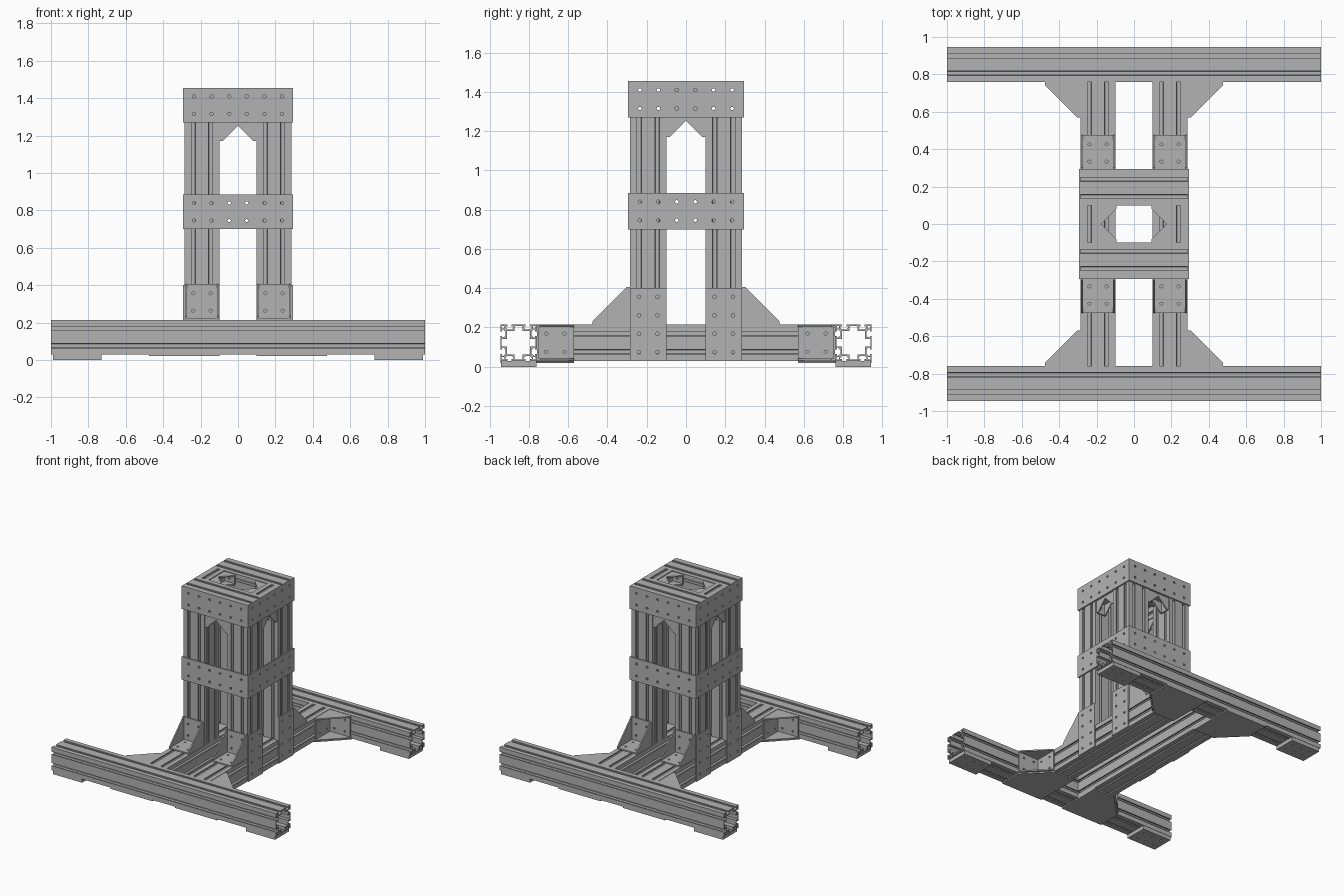
import bpy, bmesh
from math import cos, sin, pi
from mathutils import Matrix, Vector

if "Cube" in bpy.data.objects:
    bpy.data.objects.remove(bpy.data.objects["Cube"])

P = 0.0925          # slot pitch of the extrusion
W = 2 * P           # full beam width
IN, OUT = 0.1, 0.285  # inner and outer faces of the tower
MID = (IN + OUT) / 2
T = 0.01            # plate thickness
BASE, DECK, TOP = 0.03, 0.215, 1.27
RAIL_IN = 0.76
X, Y, Z = Vector((1, 0, 0)), Vector((0, 1, 0)), Vector((0, 0, 1))
SIGNS = (-1, 1)

metal = bpy.data.materials.new("aluminium_grey")
metal.use_nodes = True
metal.diffuse_color = (0.45, 0.45, 0.45, 1)
metal.node_tree.nodes["Principled BSDF"].inputs["Base Color"].default_value = metal.diffuse_color


def frame(o, a, b, c):
    """Matrix taking local x, y, z to a, b, c with origin o."""
    return Matrix((a, b, c)).transposed().to_4x4() if o is None else \
        Matrix.Translation(Vector(o)) @ Matrix((a, b, c)).transposed().to_4x4()


def prism(bm, loops, depth, m):
    """Extrude an outline with holes along local z."""
    edges = []
    new = []
    for loop in loops:
        vs = [bm.verts.new((x, y, 0)) for x, y in loop]
        new += vs
        edges += [bm.edges.new((vs[i - 1], vs[i])) for i in range(len(vs))]
    fill = bmesh.ops.triangle_fill(bm, edges=edges, use_beauty=True, normal=Z)
    faces = [f for f in fill["geom"] if isinstance(f, bmesh.types.BMFace)]
    ext = bmesh.ops.extrude_face_region(bm, geom=faces, use_keep_orig=True)
    far = [v for v in ext["geom"] if isinstance(v, bmesh.types.BMVert)]
    bmesh.ops.translate(bm, verts=far, vec=(0, 0, depth))
    bmesh.ops.transform(bm, matrix=m, verts=new + far)


def finish(bm, name):
    bmesh.ops.recalc_face_normals(bm, faces=bm.faces)
    me = bpy.data.meshes.new(name)
    bm.to_mesh(me)
    bm.free()
    me.materials.append(metal)
    bpy.context.collection.objects.link(bpy.data.objects.new(name, me))


def rect(x0, y0, x1, y1):
    return [(x0, y0), (x1, y0), (x1, y1), (x0, y1)]


def slotted_outline(nx, ny):
    """Beam outline with one T-slot per pitch on every side."""
    slot = [(0.011, 0), (0.011, 0.009), (0.021, 0.009), (0.021, 0.014), (0.010, 0.026)]
    slot = [(-u, d) for u, d in slot] + [(u, d) for u, d in reversed(slot)]
    pts = []
    sides = [((1, 0), nx, ny), ((0, 1), ny, nx), ((-1, 0), nx, ny), ((0, -1), ny, nx)]
    for (dx, dy), n, other in sides:
        half, reach = n * P / 2, other * P / 2
        run = [(-half, 0)] + [(-half + (i + 0.5) * P + u, d) for i in range(n) for u, d in slot]
        for u, d in run:
            r = reach - d
            pts.append((dx * u + dy * r, dy * u - dx * r))
    return pts


def beam(name, start, a, b, axis, length, nx=2, ny=2):
    loops = [slotted_outline(nx, ny)]
    if nx == ny:  # hollow core and corner chambers
        k, arm, end = 0.059, 0.02, 0.086
        quarter = [(end, -arm), (end, arm), (k, arm), (k, k), (arm, k)]
        core = []
        for c, s in ((1, 0), (0, 1), (-1, 0), (0, -1)):
            core += [(x * c - y * s, x * s + y * c) for x, y in quarter]
        loops.append(core)
        loops += [rect(sx * 0.073, sy * 0.073, sx * end, sy * end) for sx in SIGNS for sy in SIGNS]
    bm = bmesh.new()
    prism(bm, loops, length, frame(start, a, b, axis))
    finish(bm, name)


def holed(w, h, cols, rows, pitch, r=0.009):
    """Centred rectangle with a grid of round holes."""
    loops = [rect(-w / 2, -h / 2, w / 2, h / 2)]
    for i in range(cols):
        for j in range(rows):
            cx, cy = (i - (cols - 1) / 2) * pitch, (j - (rows - 1) / 2) * pitch
            loops.append([(cx + r * cos(k * pi / 5), cy + r * sin(k * pi / 5)) for k in range(10)])
    return loops


def plate(name, o, a, b, c, w, h, cols, rows, pitch=0.094, t=T):
    bm = bmesh.new()
    prism(bm, holed(w, h, cols, rows, pitch), t, frame(o, a, b, c))
    finish(bm, name)


def bracket(name, corner, a, b, w, leg, width, n):
    """Corner bracket: two holed legs along a and b, two triangular cheeks."""
    corner, t, tip = Vector(corner), 0.01, 0.018
    bm = bmesh.new()
    for u, v in ((a, b), (b, a)):
        prism(bm, holed(leg, width, n, n, P, 0.008), t, frame(corner + u * leg / 2, u, w, v))
    cheek = [(0, 0), (leg, 0), (leg, tip), (tip, leg), (0, leg)]
    for off in (-width / 2, width / 2 - t):
        prism(bm, [cheek], t, frame(corner + w * off, a, b, w))
    finish(bm, name)


mid_z = BASE + P
for s in SIGNS:
    side = "left" if s > 0 else "right"
    end = "back" if s > 0 else "front"
    # base rails
    beam(end + "_cross_rail", (-1, s * (RAIL_IN + P), mid_z), Y, Z, X, 2)
    beam(side + "_base_rail", (s * MID, -RAIL_IN, mid_z), X, Z, Y, 2 * RAIL_IN)
    # top frame: full beams across, half beams between them
    beam(end + "_top_beam", (-OUT, s * MID, TOP + P), Y, Z, X, 2 * OUT)
    beam(side + "_top_half_beam", (s * (OUT - P / 2), -IN, TOP + P), X, Z, Y, 2 * IN, 1, 2)
    # joining plates around the tower
    for level, z in (("top", TOP + P), ("middle", 0.7 + P)):
        plate(f"{end}_{level}_plate", (0, s * OUT, z), X, Z, Y * s, 0.59, W, 6, 2)
        plate(f"{side}_{level}_plate", (s * OUT, 0, z), Y, Z, X * s, 0.59, W, 6, 2)

for sx in SIGNS:
    for sy in SIGNS:
        tag = ("back_" if sy > 0 else "front_") + ("left_" if sx > 0 else "right_")
        ax, ay = X * sx, Y * sy
        x, y = sx * MID, sy * MID
        # tower post and the plate tying it to the base rail
        beam(tag + "post", (x, y, DECK), X, Y, Z, TOP - DECK)
        plate(tag + "post_plate", (sx * OUT, y, 0.215), Y, Z, ax, W, 0.37, 2, 4)
        # large brackets: post foot and rail junction
        bracket(tag + "foot_bracket", (x, sy * OUT, DECK), ay, Z, X, 0.19, 0.18, 2)
        bracket(tag + "rail_bracket", (sx * OUT, sy * RAIL_IN, mid_z), ax, -ay, Z, 0.19, 0.18, 2)
        # small brackets inside the top frame
        o = OUT - P / 2
        bracket(tag + "beam_bracket", (sx * IN, sy * o, TOP), -ax, -Z, Y, 0.1, 0.08, 1)
        bracket(tag + "side_bracket", (sx * o, sy * IN, TOP), -ay, -Z, X, 0.1, 0.08, 1)
        bracket(tag + "inner_bracket", (sx * (OUT - P), sy * IN, TOP + 1.5 * P), -ax, -ay, Z, 0.1, 0.08, 1)
        # gusset plate under the rail junction
        bm = bmesh.new()
        far = RAIL_IN + W
        prism(bm, [[(IN, 0.57), (OUT, 0.57), (0.475, RAIL_IN), (0.475, far), (IN, far)]], T,
              frame((0, 0, BASE - T), ax, ay, Z))
        finish(bm, tag + "gusset_plate")
        # foot pad
        plate(tag + "foot_pad", (sx * 0.86, sy * (RAIL_IN + P), 0), X, Y, Z, 0.26, 0.18, 3, 2, 0.08, BASE)
